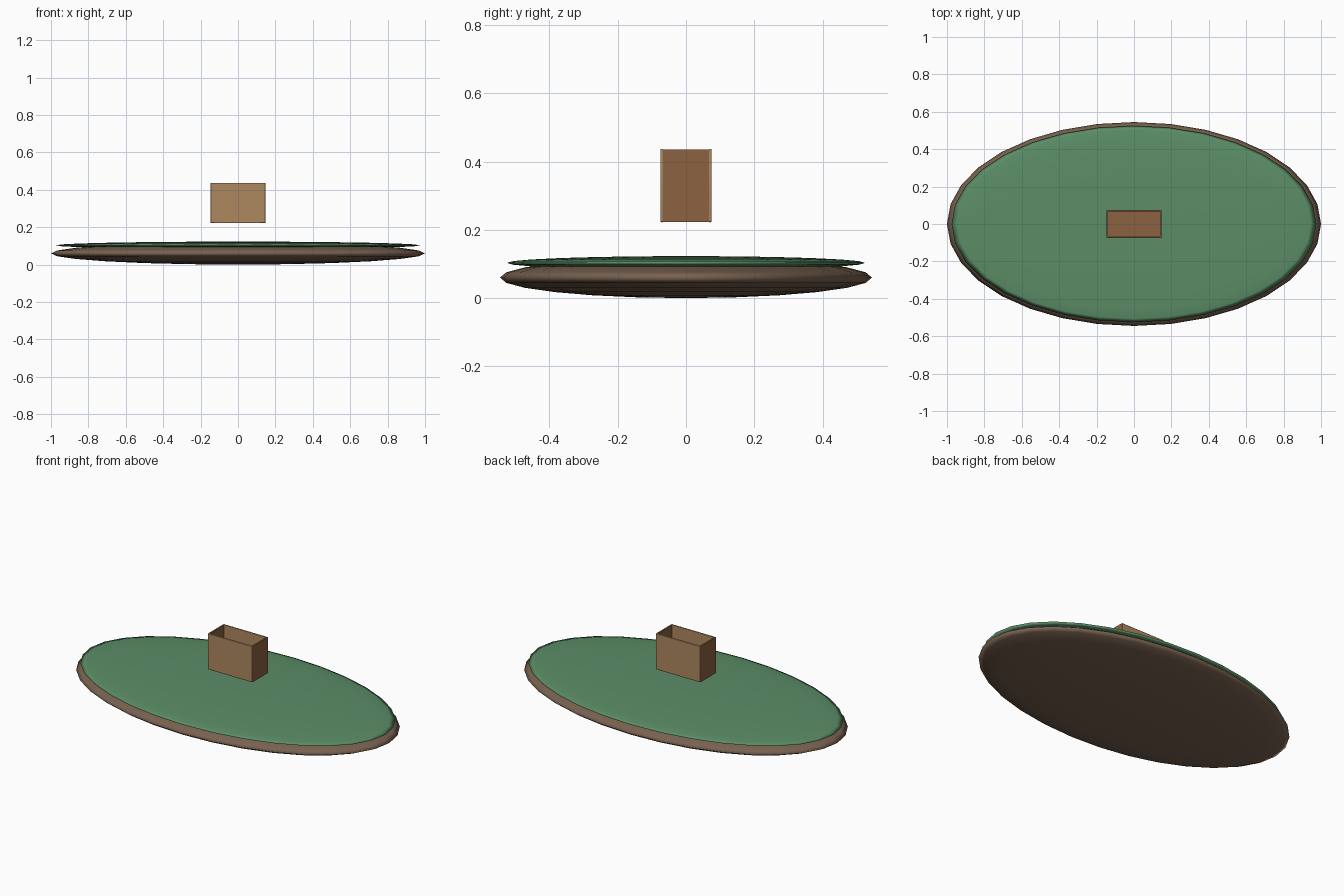
import bpy

if "Cube" in bpy.data.objects:
    bpy.data.objects.remove(bpy.data.objects["Cube"])


def material(name, rgb):
    m = bpy.data.materials.new(name)
    m.diffuse_color = (*rgb, 1.0)
    m.use_nodes = True
    m.node_tree.nodes["Principled BSDF"].inputs["Base Color"].default_value = m.diffuse_color
    return m


earth = material("dark earth brown", (0.19, 0.122, 0.08))
grass = material("grass green", (0.105, 0.27, 0.135))
tan = material("light tan wood", (0.42, 0.25, 0.117))
wood = material("reddish brown wood", (0.26, 0.122, 0.054))


def finish(name, mat):
    ob = bpy.context.object
    ob.name = name
    ob.data.materials.append(mat)
    bpy.ops.object.transform_apply(location=False, rotation=False, scale=True)
    return ob


def disc(name, half_size, z, mat):
    bpy.ops.mesh.primitive_uv_sphere_add(segments=32, ring_count=12, radius=1, location=(0, 0, z))
    bpy.context.object.scale = half_size
    finish(name, mat)
    bpy.ops.object.shade_smooth()


def panel(name, size, loc, mat, bevel=0.0):
    bpy.ops.mesh.primitive_cube_add(size=1, location=loc)
    bpy.context.object.scale = size
    ob = finish(name, mat)
    if bevel:
        mod = ob.modifiers.new("soft edges", 'BEVEL')
        mod.width = bevel
        mod.segments = 2
        bpy.ops.object.shade_smooth_by_angle()


# Flattened base with a thinner grass layer on top
disc("earth_base", (1.0, 0.545, 0.06), 0.06, earth)
disc("grass_layer", (0.975, 0.525, 0.02), 0.103, grass)

# Open-topped box floating above the grass
W, D, Z0, Z1, T = 0.294, 0.15, 0.222, 0.437, 0.009
H, ZC = Z1 - Z0, (Z0 + Z1) / 2
for side, y in (("front", -1), ("back", 1)):
    panel("box_" + side + "_wall", (W, T, H), (0, y * (D - T) / 2, ZC), tan, 0.003)
for side, x in (("left", -1), ("right", 1)):
    panel("box_" + side + "_wall", (T, D - 2 * T + 0.004, H - 0.002),
          (x * (W - T) / 2, 0, ZC), wood)
panel("box_floor", (W - 2 * T + 0.002, D - 2 * T + 0.002, T), (0, 0, Z0 + T / 2 + 0.001), wood)
